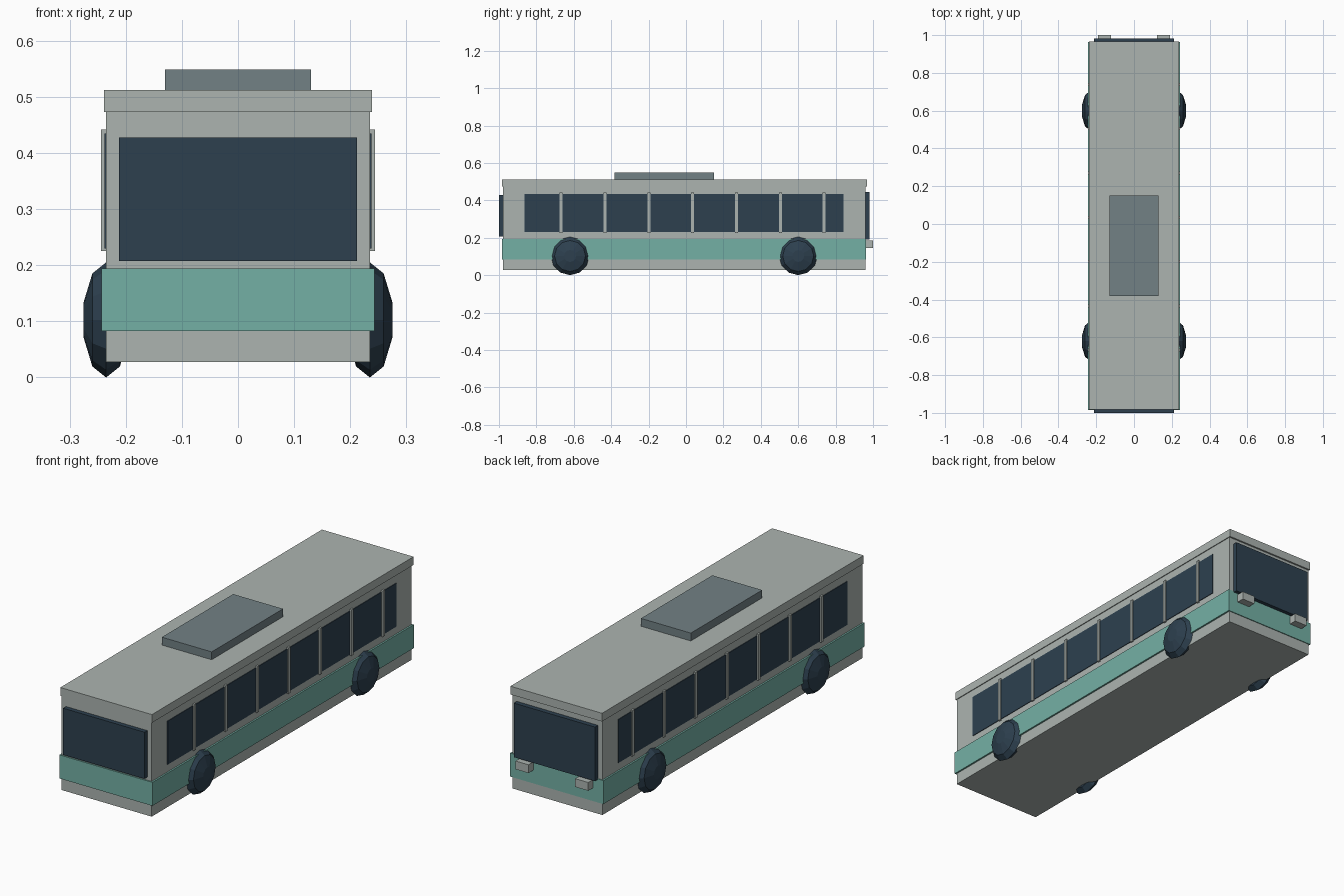
import bpy, bmesh, math

if "Cube" in bpy.data.objects:
    bpy.data.objects.remove(bpy.data.objects["Cube"])


def srgb(hexa):
    vals = [int(hexa[i:i + 2], 16) / 255 for i in (0, 2, 4)]
    return [((v + 0.055) / 1.055) ** 2.4 if v > 0.04 else v / 12.92 for v in vals] + [1]


def material(name, hexa):
    m = bpy.data.materials.new(name)
    m.diffuse_color = srgb(hexa)
    m.use_nodes = True
    m.node_tree.nodes["Principled BSDF"].inputs["Base Color"].default_value = m.diffuse_color
    return m


GREY = material("pale_grey", "ACB4B0")
GREEN = material("sea_green", "74B0A5")
DARK = material("dark_slate", "2D404F")
UNIT = material("steel_grey", "728185")


def finish(name, bm, mat):
    bmesh.ops.recalc_face_normals(bm, faces=bm.faces)
    me = bpy.data.meshes.new(name)
    bm.to_mesh(me)
    bm.free()
    me.materials.append(mat)
    ob = bpy.data.objects.new(name, me)
    bpy.context.collection.objects.link(ob)
    return ob


def box(name, x, y, z, mat):
    bm = bmesh.new()
    bmesh.ops.create_cube(bm, size=1)
    for v in bm.verts:
        v.co = [r[0] + (c + 0.5) * (r[1] - r[0]) for c, r in zip(v.co, (x, y, z))]
    return finish(name, bm, mat)


def wheel(name, x, y):
    # faceted lens profile (offset along axle, radius) spun around the axle
    prof = [(-0.04, 0.032), (-0.0245, 0.083), (0, 0.1025), (0.0245, 0.083), (0.04, 0.032)]
    n = 12
    bm = bmesh.new()
    rings = [[bm.verts.new((x + dx, y + r * math.sin(2 * math.pi * i / n),
                            0.1025 + r * math.cos(2 * math.pi * i / n)))
              for i in range(n)] for dx, r in prof]
    for a, b in zip(rings, rings[1:]):
        for i in range(n):
            j = (i + 1) % n
            bm.faces.new((a[i], a[j], b[j], b[i]))
    bm.faces.new(rings[0])
    bm.faces.new(rings[-1])
    return finish(name, bm, DARK)


# Shell
box("body", (-0.235, 0.235), (-0.979, 0.959), (0.028, 0.48), GREY)
box("roof", (-0.239, 0.239), (-0.983, 0.967), (0.473, 0.512), GREY)
box("colour_band", (-0.243, 0.243), (-0.985, 0.963), (0.083, 0.194), GREEN)
box("roof_unit", (-0.13, 0.13), (-0.382, 0.15), (0.505, 0.549), UNIT)

# End windows
box("front_window", (-0.212, 0.212), (-1.0, -0.975), (0.208, 0.428), DARK)
box("rear_window", (-0.212, 0.212), (0.955, 0.981), (0.19, 0.445), DARK)

for s, side in ((-1, "left"), (1, "right")):
    # Side window strip and its pillars
    box(side + "_window", sorted((s * 0.23, s * 0.238)), (-0.863, 0.842), (0.23, 0.435), DARK)
    for k in range(7):
        yc = -0.668 + 0.2345 * k
        box(f"{side}_pillar_{k + 1}", sorted((s * 0.23, s * 0.244)),
            (yc - 0.008, yc + 0.008), (0.225, 0.442), GREY)
    # Rear lamp
    box(side + "_rear_lamp", sorted((s * 0.122, s * 0.19)), (0.955, 1.0), (0.146, 0.185), GREY)
    # Wheels
    wheel(side + "_front_wheel", s * 0.235, -0.62)
    wheel(side + "_rear_wheel", s * 0.235, 0.6)
